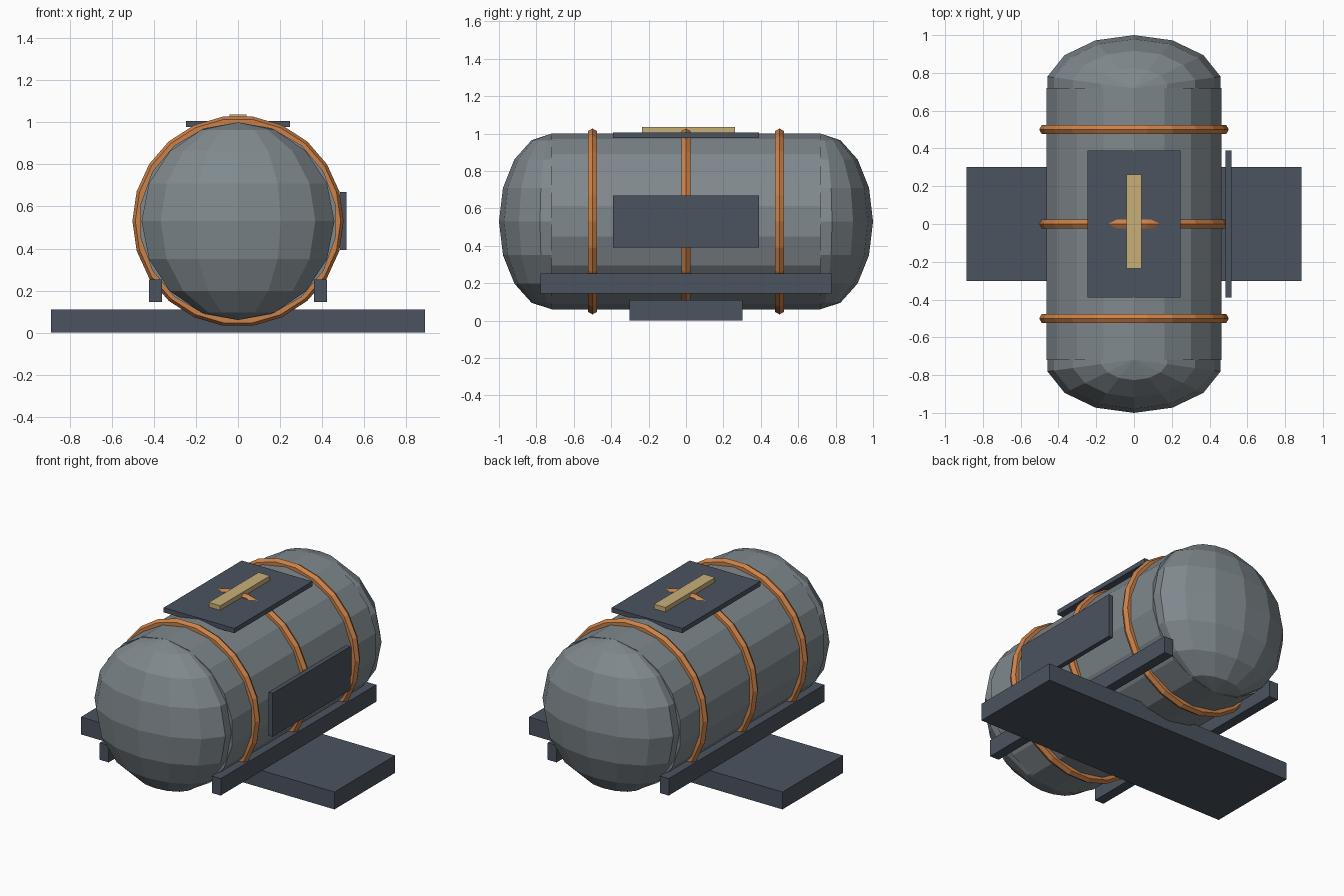
import bpy
import math
from mathutils import Matrix, Vector

if "Cube" in bpy.data.objects:
    bpy.data.objects.remove(bpy.data.objects["Cube"])

CZ = 0.53   # height of the tank axis
R = 0.47    # tank radius


def material(name, rgb):
    m = bpy.data.materials.new(name)
    m.diffuse_color = (*rgb, 1)
    m.use_nodes = True
    m.node_tree.nodes["Principled BSDF"].inputs["Base Color"].default_value = m.diffuse_color
    return m


GREY = material("tank grey", (0.215, 0.25, 0.27))
DARK = material("dark slate", (0.07, 0.087, 0.115))
ORANGE = material("copper orange", (0.60, 0.22, 0.065))
TAN = material("pale tan", (0.58, 0.43, 0.19))


def finish(name, mat):
    ob = bpy.context.object
    ob.name = name
    ob.data.materials.append(mat)
    return ob


def box(name, lo, hi, mat):
    lo, hi = Vector(lo), Vector(hi)
    bpy.ops.mesh.primitive_cube_add(size=1)
    ob = finish(name, mat)
    ob.data.transform(Matrix.Translation((lo + hi) / 2) @ Matrix.Diagonal((*(hi - lo), 1)))
    return ob


# Tank body: 18-sided cylinder along y with an edge at the very top
bpy.ops.mesh.primitive_cylinder_add(vertices=18, radius=R, depth=1.44)
finish("tank_body", GREY).data.transform(
    Matrix.Translation((0, 0, CZ)) @ Matrix.Rotation(math.pi / 2, 4, 'X'))

# Domed ends: flattened 14 x 8 spheres with a vertex pointing along y
for side, name in ((-1, "front_dome"), (1, "back_dome")):
    bpy.ops.mesh.primitive_uv_sphere_add(segments=14, ring_count=8, radius=R)
    ob = finish(name, GREY)
    v = max(ob.data.vertices, key=lambda p: p.co.x ** 2 + p.co.y ** 2 + p.co.y * 1e-3)
    turn = math.pi / 2 - math.atan2(v.co.y, v.co.x)
    ob.data.transform(Matrix.Translation((0, side * 0.718, CZ))
                      @ Matrix.Diagonal((1, 0.6, 1, 1))
                      @ Matrix.Rotation(turn, 4, 'Z'))

# Three copper bands around the tank
for y, name in ((-0.5, "front_band"), (0, "middle_band"), (0.5, "back_band")):
    bpy.ops.mesh.primitive_torus_add(major_segments=22, minor_segments=6,
                                     major_radius=0.474, minor_radius=0.028)
    finish(name, ORANGE).data.transform(
        Matrix.Translation((0, y, CZ)) @ Matrix.Rotation(math.pi / 2, 4, 'X'))

# Cross base and the two side rails
box("base_plate", (-0.888, -0.303, 0), (0.888, 0.303, 0.11), DARK)
box("left_rail", (-0.424, -0.778, 0.145), (-0.361, 0.778, 0.252), DARK)
box("right_rail", (0.361, -0.778, 0.145), (0.424, 0.778, 0.252), DARK)

# Top plate with its tan strip, and the right side panel
box("top_plate", (-0.247, -0.39, 0.977), (0.247, 0.39, 1.007), DARK)
box("top_strip", (-0.04, -0.235, 1.0), (0.04, 0.263, 1.036), TAN)
box("side_panel", (0.485, -0.389, 0.392), (0.515, 0.389, 0.668), DARK)
